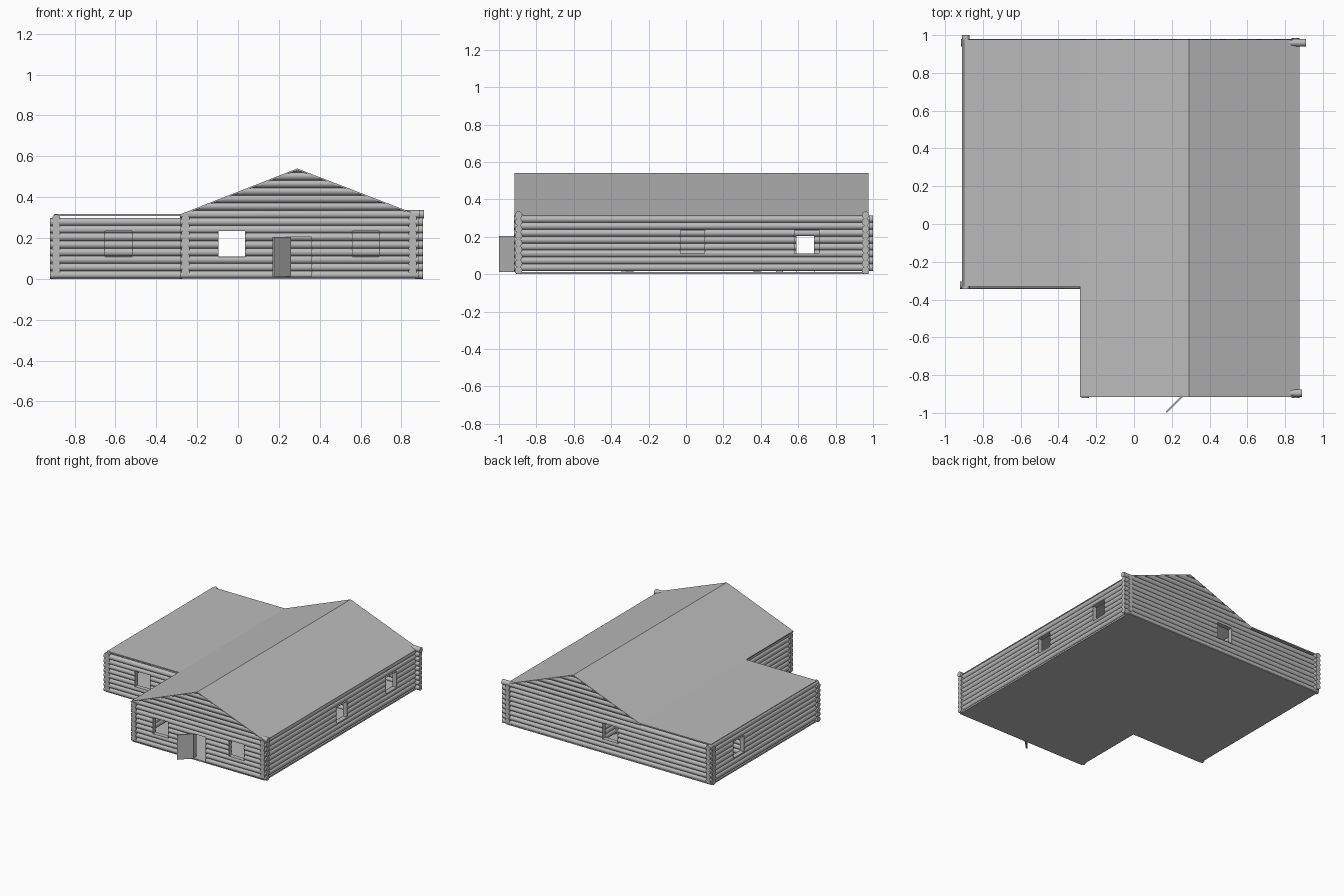
import bpy, bmesh
from math import pi, radians
from mathutils import Matrix, Vector

if "Cube" in bpy.data.objects:
    bpy.data.objects.remove(bpy.data.objects["Cube"])

GREY = (0.5, 0.5, 0.5, 1)
grey = bpy.data.materials.new("plain grey")
grey.use_nodes = True
grey.diffuse_color = GREY
grey.node_tree.nodes["Principled BSDF"].inputs["Base Color"].default_value = GREY

PITCH, RADIUS = 0.037, 0.02
LOW, HIGH = 0.02, 0.036          # first log heights of crossing walls
EAVE, RIDGE, RIDGE_X = 0.315, 0.54, 0.29
LEFT_EAVE, RIGHT_EAVE = -0.285, 0.875
WINDOW_Z = (0.11, 0.235)
DOOR_Z = (0.012, 0.205)


def finish(name, bm, smooth=False):
    mesh = bpy.data.meshes.new(name)
    bm.to_mesh(mesh)
    bm.free()
    mesh.materials.append(grey)
    obj = bpy.data.objects.new(name, mesh)
    bpy.context.collection.objects.link(obj)
    if smooth:
        bpy.ops.object.select_all(action="DESELECT")
        obj.select_set(True)
        bpy.context.view_layer.objects.active = obj
        bpy.ops.object.shade_smooth_by_angle(angle=radians(40))
    return obj


def add_box(bm, lo, hi):
    lo, hi = Vector(lo), Vector(hi)
    matrix = Matrix.Translation((lo + hi) / 2) @ Matrix.Diagonal((*(hi - lo), 1))
    bmesh.ops.create_cube(bm, size=1, matrix=matrix)


def cut(bm, point, normal, drop=False):
    bmesh.ops.bisect_plane(bm, geom=bm.verts[:] + bm.edges[:] + bm.faces[:],
                           plane_co=point, plane_no=normal, clear_outer=drop)


def log_wall(name, axis, line, start, end, first, rows, openings=(), gable=False):
    """Stack of logs along an axis; openings are (start, end, (bottom, top))."""
    bm = bmesh.new()
    run = 0 if axis == "x" else 1

    def place(along, across, z):
        return (along, line + across, z) if run == 0 else (line + across, along, z)

    turn = Matrix.Rotation(pi / 2, 4, "Y" if run == 0 else "X")
    for row in range(rows):
        centre = place((start + end) / 2, 0, first + row * PITCH)
        bmesh.ops.create_cone(bm, cap_ends=True, segments=16, radius1=RADIUS,
                              radius2=RADIUS, depth=end - start,
                              matrix=Matrix.Translation(centre) @ turn)
    # Trim gable logs below the roof slopes
    if gable:
        for edge_x in (LEFT_EAVE, RIGHT_EAVE):
            rise, width = RIDGE - EAVE, abs(edge_x - RIDGE_X)
            side = 1 if edge_x > RIDGE_X else -1
            cut(bm, (RIDGE_X, 0, RIDGE - 0.006), (side * rise, 0, width), True)
    # Cut rectangular openings and line them with thin boards
    for a, b, (z0, z1) in openings:
        for value in (a, b):
            cut(bm, place(value, 0, 0), (1, 0, 0) if run == 0 else (0, 1, 0))
        for value in (z0, z1):
            cut(bm, (0, 0, value), (0, 0, 1))
        inside = []
        for face in bm.faces:
            p = face.calc_center_median()
            if a < p[run] < b and z0 < p.z < z1:
                inside.append(face)
        bmesh.ops.delete(bm, geom=inside, context="FACES")
    for a, b, (z0, z1) in openings:
        t, d = 0.003, RADIUS * 0.9
        for u0, u1, w0, w1 in ((a - t, a, z0, z1), (b, b + t, z0, z1),
                               (a, b, z0 - t, z0), (a, b, z1, z1 + t)):
            add_box(bm, place(u0, -d, w0), place(u1, d, w1))
    return finish(name, bm, smooth=True)


# Front and back walls of the main block, with gables
front_openings = [(-0.095, 0.035, WINDOW_Z), (0.56, 0.69, WINDOW_Z), (0.255, 0.36, DOOR_Z)]
back_openings = [(-0.095, 0.035, WINDOW_Z)]
for label, y, left, right, openings in (("front", -0.895, -0.285, 0.885, front_openings),
                                        ("back", 0.96, -0.915, 0.905, back_openings)):
    log_wall(label + "_wall", "x", y, left, right, LOW, 8, openings)
    log_wall(label + "_tie_log", "x", y, -0.22, right + 0.005, LOW + 8 * PITCH, 1)
    log_wall(label + "_gable", "x", y, LEFT_EAVE, RIGHT_EAVE, LOW + 8 * PITCH, 7, gable=True)

# Long side walls
inner_door = (0.59, 0.685, DOOR_Z)
side_window = (0.58, 0.71, WINDOW_Z)
log_wall("long_side_wall", "y", 0.855, -0.92, 0.985, HIGH, 8,
         [(-0.03, 0.1, WINDOW_Z), side_window])
log_wall("middle_wall", "y", -0.257, -0.92, 0.95, HIGH, 8, [inner_door])

# Wing walls
log_wall("wing_side_wall", "y", -0.89, -0.345, 1.0, HIGH, 8, [side_window])
log_wall("wing_front_wall", "x", -0.325, -0.92, -0.26, LOW, 8, [(-0.65, -0.52, WINDOW_Z)])

# Room partitions
log_wall("front_room_partition", "x", -0.3, 0.14, 0.85, LOW, 8)
log_wall("back_room_partition", "x", 0.38, 0.14, 0.85, LOW, 8)
log_wall("wing_partition", "x", 0.5, -0.88, -0.26, LOW, 8)
log_wall("hall_partition", "y", 0.14, -0.3, 0.95, HIGH, 7, [inner_door])

# Floors and flat wing roof
for name, lo, hi in (
        ("main_floor", (-0.275, -0.91, 0), (0.87, 0.975, 0.012)),
        ("wing_floor", (-0.905, -0.335, 0), (-0.275, 0.975, 0.012)),
        ("wing_roof", (-0.9, -0.33, 0.308), (-0.26, 0.977, 0.317))):
    bm = bmesh.new()
    add_box(bm, lo, hi)
    finish(name, bm)

# Gabled main roof: thin chevron swept from front to back
bm = bmesh.new()
thick = 0.008
profile = [(LEFT_EAVE, EAVE), (RIDGE_X, RIDGE), (RIGHT_EAVE, EAVE)]
profile += [(x, z - thick) for x, z in reversed(profile)]
outline = bm.faces.new([bm.verts.new((x, -0.917, z)) for x, z in profile])
swept = bmesh.ops.extrude_face_region(bm, geom=[outline], use_keep_orig=True)
for item in swept["geom"]:
    if isinstance(item, bmesh.types.BMVert):
        item.co.y = 0.976
bmesh.ops.recalc_face_normals(bm, faces=bm.faces[:])
finish("main_roof", bm)

# Front door, standing open
bm = bmesh.new()
add_box(bm, (-0.118, -0.005, DOOR_Z[0]), (0, 0.005, DOOR_Z[1]))
door = finish("front_door", bm)
door.location = (0.255, -0.913, 0)
door.rotation_euler.z = radians(45)
